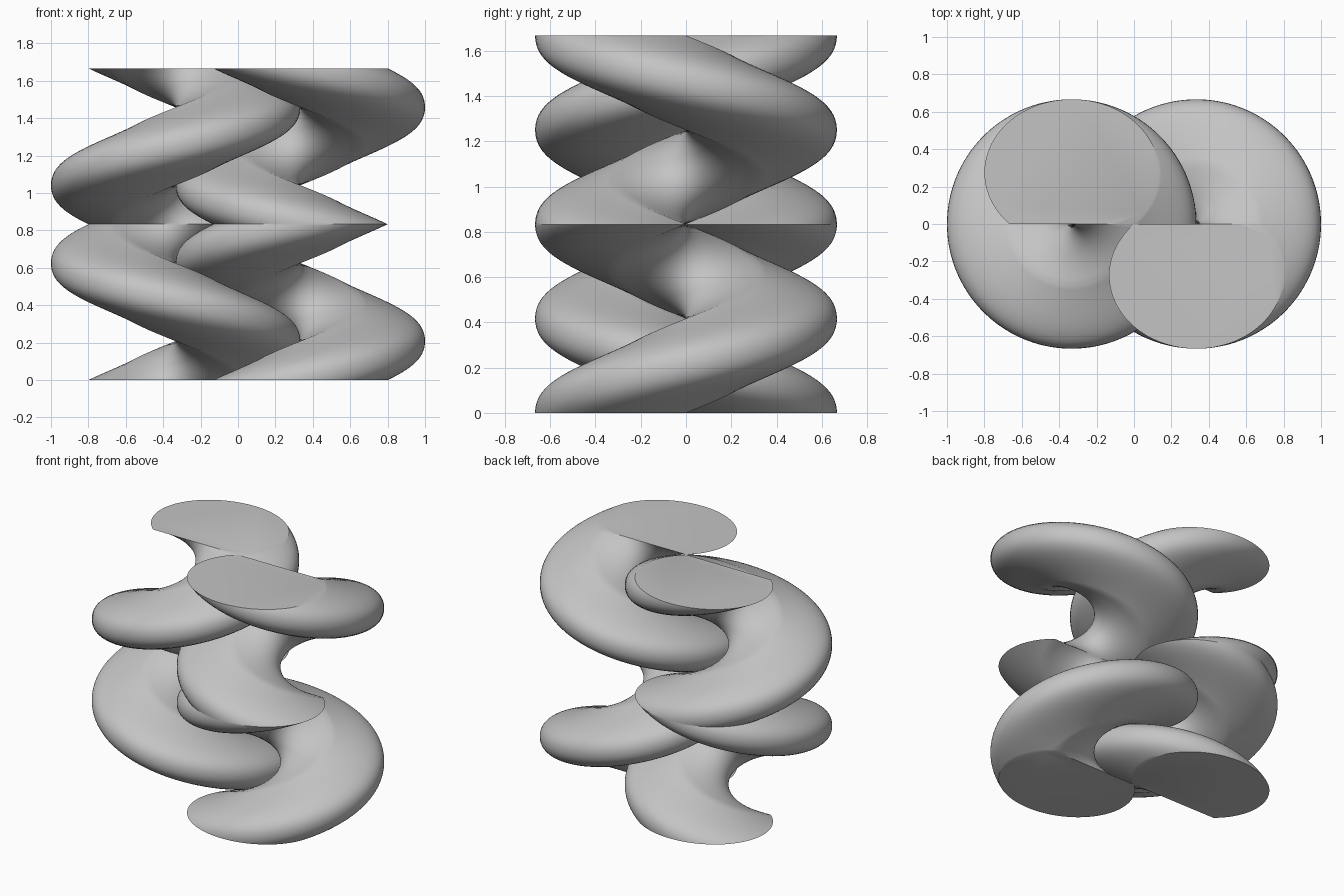
import bpy
import bmesh
from math import sin, cos, pi, asin, tau

if "Cube" in bpy.data.objects:
    bpy.data.objects.remove(bpy.data.objects["Cube"])

UNIT = 1 / 3          # axis offset of each coil
HEIGHT = 5 * UNIT     # two mirrored full turns
STEPS = 120           # layers per turn

grey = bpy.data.materials.new("light_grey")
grey.use_nodes = True
colour = (0.55, 0.55, 0.55, 1)
grey.diffuse_color = colour
grey.node_tree.nodes["Principled BSDF"].inputs["Base Color"].default_value = colour


def section(arc=72, flat=16):
    """Ellipse cut flat through the coil axis, pointing to -y."""
    a, b, c = 1.4 * UNIT, 1.176 * UNIT, 0.824 * UNIT
    start = -asin(c / b)
    sweep = pi - 2 * start
    pts = []
    for i in range(arc + 1):
        t = start + sweep * i / arc
        pts.append((a * cos(t), -c - b * sin(t)))
    left, right = pts[-1][0], pts[0][0]
    for i in range(1, flat):
        pts.append((left + (right - left) * i / flat, 0))
    return pts


def coil(name, x, side):
    """Twist the section one turn up, then one turn back."""
    bm = bmesh.new()
    rings = []
    for k in range(2 * STEPS + 1):
        turn = tau * min(k, 2 * STEPS - k) / STEPS
        z = HEIGHT * k / (2 * STEPS)
        ring = []
        for px, py in section():
            qx = px * cos(turn) - py * sin(turn)
            qy = px * sin(turn) + py * cos(turn)
            ring.append(bm.verts.new((x + qx, side * qy, z)))
        rings.append(ring)
    n = len(rings[0])
    for low, high in zip(rings, rings[1:]):
        for i in range(n):
            j = (i + 1) % n
            bm.faces.new((low[i], low[j], high[j], high[i]))
    # end caps
    bm.faces.new(rings[0])
    bm.faces.new(rings[-1])
    bmesh.ops.recalc_face_normals(bm, faces=bm.faces)
    mesh = bpy.data.meshes.new(name)
    bm.to_mesh(mesh)
    bm.free()
    mesh.materials.append(grey)
    obj = bpy.data.objects.new(name, mesh)
    bpy.context.collection.objects.link(obj)
    bpy.ops.object.select_all(action="DESELECT")
    obj.select_set(True)
    bpy.context.view_layer.objects.active = obj
    bpy.ops.object.shade_smooth_by_angle(angle=pi / 6)


coil("left_coil", UNIT, 1)
coil("right_coil", -UNIT, -1)
